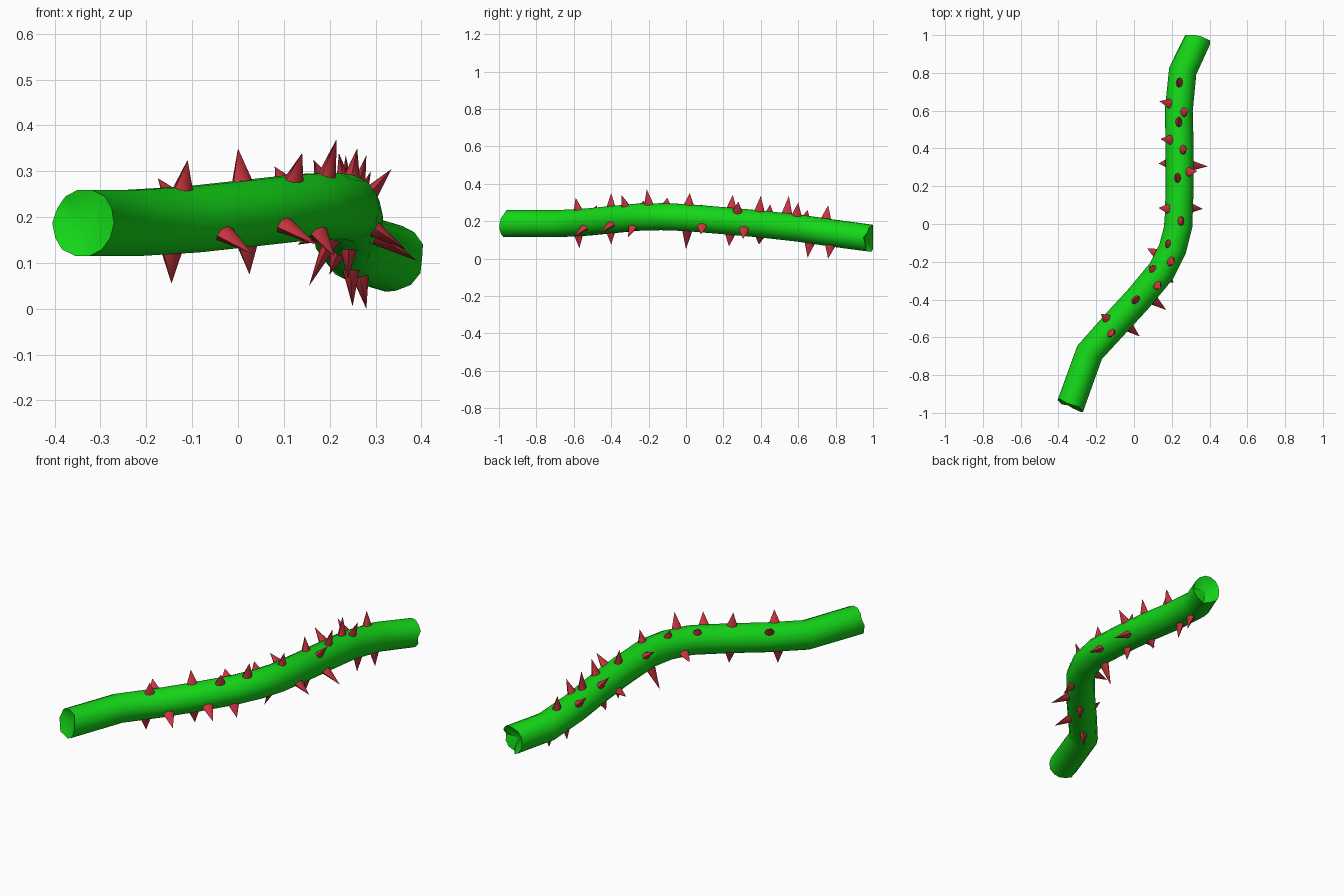
import bpy, bmesh, math, random
from mathutils import Vector, Matrix

if "Cube" in bpy.data.objects:
    bpy.data.objects.remove(bpy.data.objects["Cube"])

random.seed(4)
SIDES, R = 14, 0.074
path = [Vector(p) for p in (
    (-0.338, -0.965, 0.187), (-0.235, -0.68, 0.187), (-0.10, -0.53, 0.195),
    (0.02, -0.40, 0.208), (0.145, -0.25, 0.222), (0.205, -0.13, 0.224),
    (0.235, -0.01, 0.22), (0.242, 0.2, 0.203), (0.242, 0.4, 0.185),
    (0.237, 0.6, 0.163), (0.258, 0.81, 0.133), (0.337, 0.985, 0.11))]


def paint(obj, name, color):
    mat = bpy.data.materials.new(name)
    mat.diffuse_color = color
    mat.use_nodes = True
    mat.node_tree.nodes["Principled BSDF"].inputs["Base Color"].default_value = mat.diffuse_color
    obj.data.materials.append(mat)


def add_object(name, bm, angle):
    bmesh.ops.recalc_face_normals(bm, faces=bm.faces)
    mesh = bpy.data.meshes.new(name)
    bm.to_mesh(mesh)
    bm.free()
    obj = bpy.data.objects.new(name, mesh)
    bpy.context.collection.objects.link(obj)
    bpy.ops.object.select_all(action='DESELECT')
    obj.select_set(True)
    bpy.context.view_layer.objects.active = obj
    bpy.ops.object.shade_smooth_by_angle(angle=math.radians(angle))
    return obj


# stem: rings swept along the bent path, with ragged, slightly sunken ends
bm = bmesh.new()
rings = []
last = len(path) - 1
for i, p in enumerate(path):
    t = (path[min(i + 1, last)] - path[max(i - 1, 0)]).normalized()
    side = t.cross(Vector((0, 0, 1))).normalized()
    up = side.cross(t)
    ring = []
    for k in range(SIDES):
        a = 2 * math.pi * k / SIDES
        v = p + R * (side * math.cos(a) + up * math.sin(a))
        if i in (0, last):
            v += t * random.uniform(-0.012, 0.012)
            if i == 0:
                v += t * 0.02 * max(0, math.sin(a))
            v.y = max(-1.0, min(v.y, 1.0))
        ring.append(bm.verts.new(v))
    rings.append(ring)
for a, b in zip(rings, rings[1:]):
    for k in range(SIDES):
        n = (k + 1) % SIDES
        bm.faces.new((a[k], a[n], b[n], b[k]))
for ring, p, q in ((rings[0], path[0], path[1]), (rings[-1], path[-1], path[-2])):
    c = bm.verts.new(p + (q - p).normalized() * 0.03)
    for k in range(SIDES):
        bm.faces.new((ring[k], ring[(k + 1) % SIDES], c))
stem = add_object("stem", bm, 40)
paint(stem, "stem_green", (0.007, 0.68, 0.009, 1))

# thorns: each tip points straight out of the nearest part of the stem
tips = [
    (-0.11, -0.59, 0.325), (-0.175, -0.475, 0.285), (0.0, -0.40, 0.35),
    (0.14, -0.345, 0.34), (0.08, -0.225, 0.31), (0.215, -0.21, 0.37),
    (0.165, -0.1, 0.325), (0.26, 0.02, 0.35), (0.13, 0.085, 0.29),
    (0.22, 0.25, 0.34), (0.335, 0.28, 0.305), (0.28, 0.40, 0.335),
    (0.14, 0.45, 0.29), (0.235, 0.55, 0.335), (0.29, 0.60, 0.30),
    (0.135, 0.65, 0.26), (0.23, 0.76, 0.285),
    (0.13, 0.32, 0.14), (0.07, -0.13, 0.17), (0.39, 0.305, 0.105),
    (0.365, 0.08, 0.13), (-0.145, -0.57, 0.055), (0.03, -0.595, 0.12),
    (0.025, -0.40, 0.075), (0.17, -0.455, 0.14), (0.21, -0.31, 0.115),
    (0.155, 0.0, 0.05), (0.24, 0.23, 0.065), (0.20, 0.39, 0.075),
    (0.25, 0.65, 0.005), (0.28, 0.76, 0.0)]


def nearest_on_path(p):
    """Closest point on the stem's centre line, with its direction."""
    found = []
    for a, b in zip(path, path[1:]):
        d = b - a
        f = max(0, min(1, (p - a).dot(d) / d.length_squared))
        found.append((a + d * f, d))
    return min(found, key=lambda c: (p - c[0]).length)


bm = bmesh.new()
for tip in map(Vector, tips):
    core, along = nearest_on_path(tip)
    out = (tip - core).normalized()
    base = core + out * (R - 0.014)
    # frame with x along the stem, so the thorn's foot is oval
    across = out.cross(along).normalized()
    run = across.cross(out)
    rot = Matrix((run, across, out)).transposed().to_4x4()
    rot.translation = (base + tip) / 2
    oval = Matrix.Diagonal((1.3, 0.85, 1, 1))
    bmesh.ops.create_cone(bm, cap_ends=True, segments=8, radius1=0.024,
                          radius2=0, depth=(tip - base).length,
                          matrix=rot @ oval)
bmesh.ops.remove_doubles(bm, verts=bm.verts, dist=0.0001)
thorns = add_object("thorns", bm, 50)
paint(thorns, "thorn_red", (0.6, 0.035, 0.05, 1))
